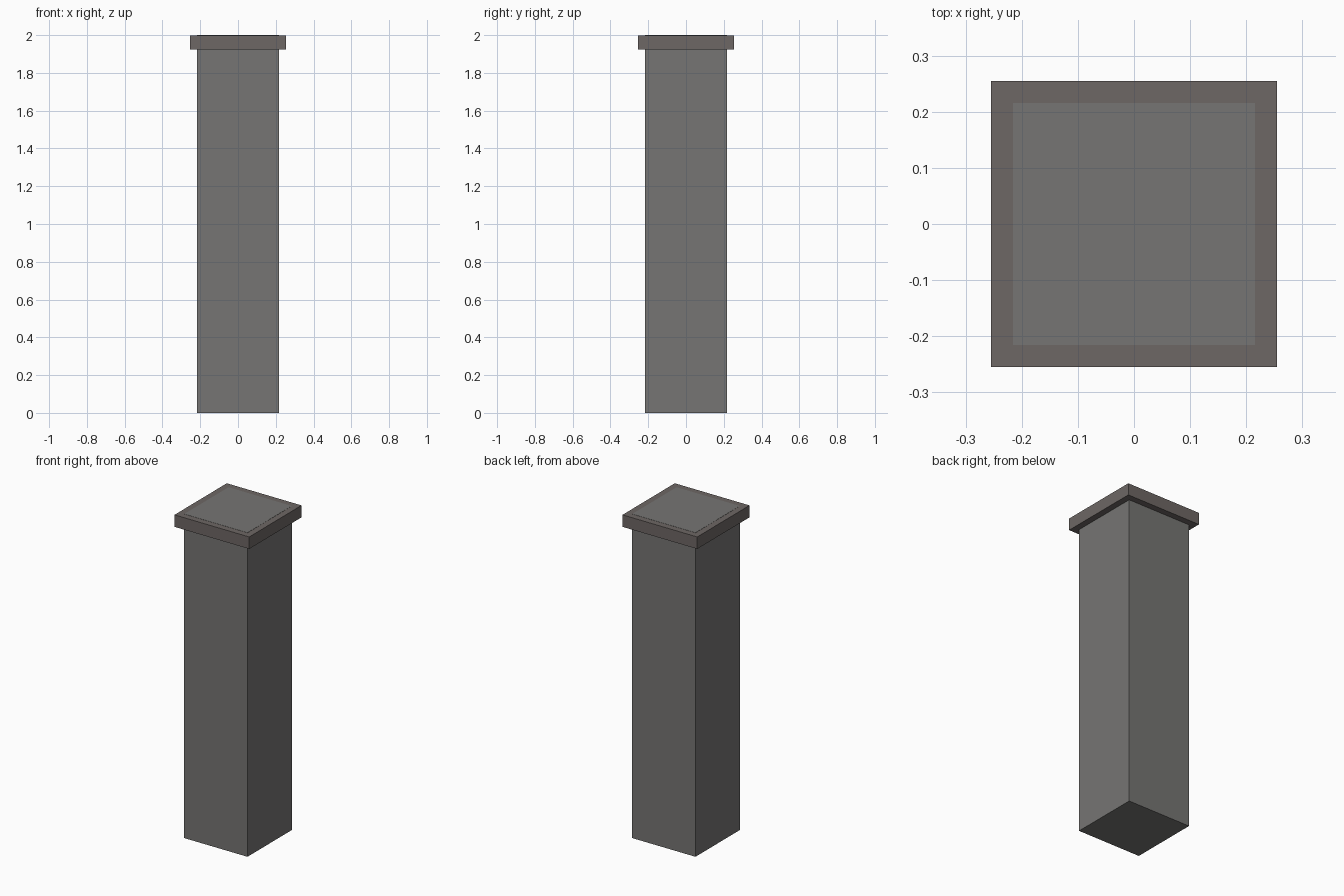
import bpy

if "Cube" in bpy.data.objects:
    bpy.data.objects.remove(bpy.data.objects["Cube"])


def make_material(name, color):
    mat = bpy.data.materials.new(name)
    mat.diffuse_color = color
    mat.use_nodes = True
    mat.node_tree.nodes["Principled BSDF"].inputs["Base Color"].default_value = mat.diffuse_color
    return mat


def make_block(name, width, z0, z1, mat):
    bpy.ops.mesh.primitive_cube_add(size=1, location=(0, 0, (z0 + z1) / 2))
    ob = bpy.context.object
    ob.name = name
    ob.scale = (width, width, z1 - z0)
    bpy.ops.object.transform_apply(location=False, rotation=False, scale=True)
    ob.data.materials.append(mat)
    return ob


stone = make_material("grey_stone", (0.18, 0.178, 0.172, 1))
trim = make_material("brown_stone", (0.155, 0.135, 0.128, 1))

# Square shaft, running up through the cap so its top shows as an inset panel
make_block("pillar_shaft", 0.432, 0, 2.0, stone)

# Overhanging square cap
make_block("pillar_cap", 0.51, 1.925, 1.999, trim)
